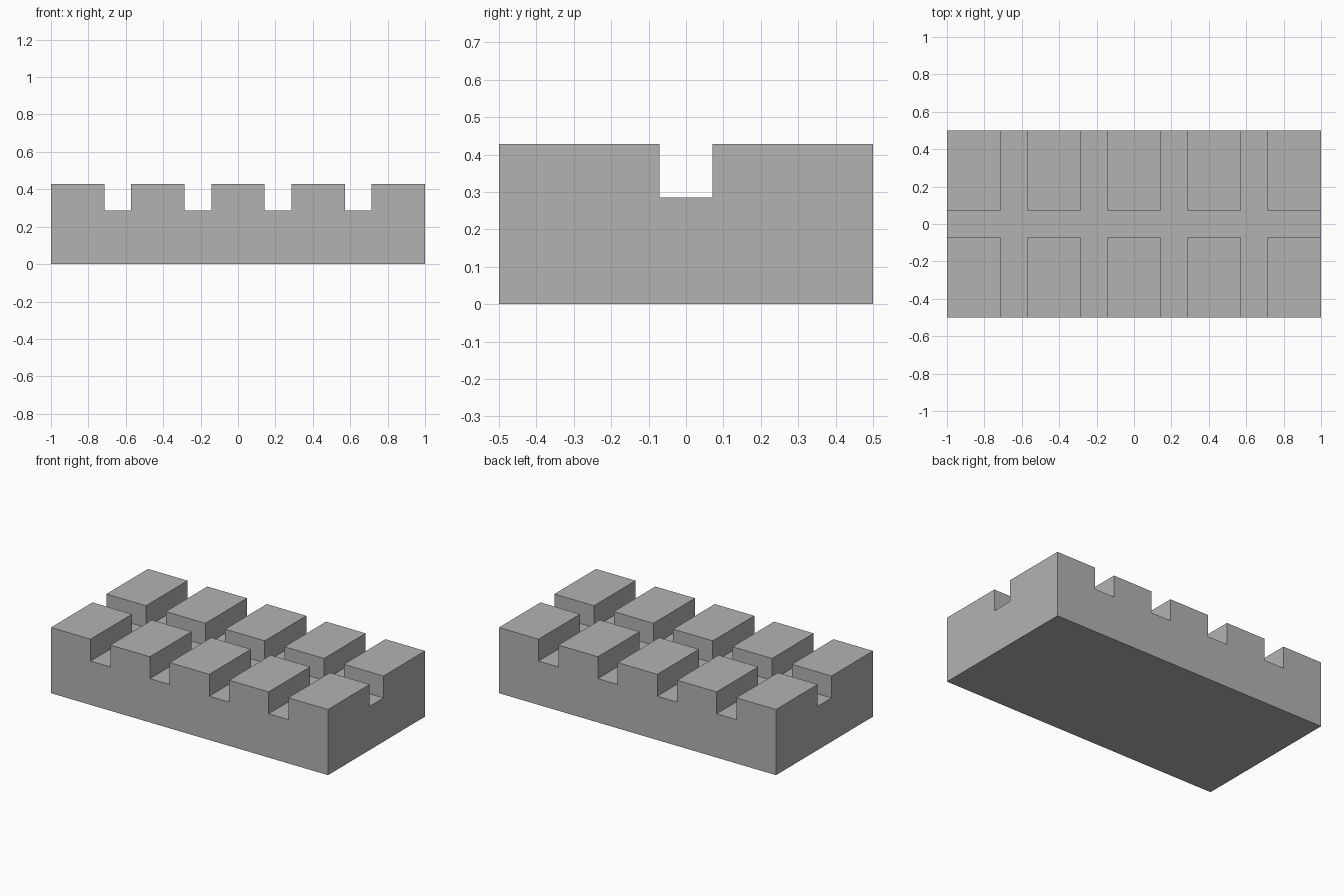
import bpy
import bmesh

cube = bpy.data.objects.get("Cube")
if cube:
    bpy.data.objects.remove(cube, do_unlink=True)

UNIT = 1 / 7                      # width of one groove
BLOCK_X, BLOCK_Y = 2, 3           # block size in groove widths
COLUMNS, ROWS = 5, 2
BASE_HEIGHT, BLOCK_HEIGHT = 2, 1


def grid_lines(count, size):
    """Edges of blocks separated by one-unit grooves, centred on zero."""
    half = (count * (size + 1) - 1) / 2
    lines = []
    for i in range(count):
        start = i * (size + 1) - half
        lines += [start * UNIT, (start + size) * UNIT]
    return lines


def extrude_up(bm, faces, height):
    """Raise a region of faces, walls included, and return its new top."""
    result = bmesh.ops.extrude_face_region(bm, geom=faces)["geom"]
    verts = [g for g in result if isinstance(g, bmesh.types.BMVert)]
    bmesh.ops.translate(bm, verts=verts, vec=(0, 0, height * UNIT))
    return [g for g in result if isinstance(g, bmesh.types.BMFace)]


# Floor laid out as blocks and grooves
xs = grid_lines(COLUMNS, BLOCK_X)
ys = grid_lines(ROWS, BLOCK_Y)
bm = bmesh.new()
rows = [[bm.verts.new((x, y, 0)) for x in xs] for y in ys]
for low, high in zip(rows, rows[1:]):
    for i in range(len(xs) - 1):
        bm.faces.new((low[i], low[i + 1], high[i + 1], high[i]))

# Solid base, keeping the floor as its underside
floor = bm.faces[:]
top = extrude_up(bm, floor, BASE_HEIGHT)
if not any(f.is_valid and f.calc_center_median().z < UNIT / 2 for f in bm.faces):
    bmesh.ops.holes_fill(bm, edges=[e for e in bm.edges if e.is_boundary])

# Raised blocks, on the cells that lie on no groove
def on_block(face):
    c = face.calc_center_median()
    return (any(a < c.x < b for a, b in zip(xs[::2], xs[1::2]))
            and any(a < c.y < b for a, b in zip(ys[::2], ys[1::2])))


for face in [f for f in top if on_block(f)]:
    cap = extrude_up(bm, [face], BLOCK_HEIGHT)
    if face.is_valid and cap:
        bmesh.ops.delete(bm, geom=[face], context="FACES_ONLY")

# Merge flat neighbours into clean large faces
bmesh.ops.recalc_face_normals(bm, faces=bm.faces[:])
bmesh.ops.dissolve_limit(bm, angle_limit=0.01, verts=bm.verts[:], edges=bm.edges[:])

mesh = bpy.data.meshes.new("grooved_block")
bm.to_mesh(mesh)
bm.free()
block = bpy.data.objects.new("grooved_block", mesh)
bpy.context.collection.objects.link(block)

# Plain grey
grey = bpy.data.materials.new("grey")
grey.use_nodes = True
colour = (0.45, 0.45, 0.45, 1)
grey.diffuse_color = colour
grey.node_tree.nodes["Principled BSDF"].inputs["Base Color"].default_value = colour
mesh.materials.append(grey)
